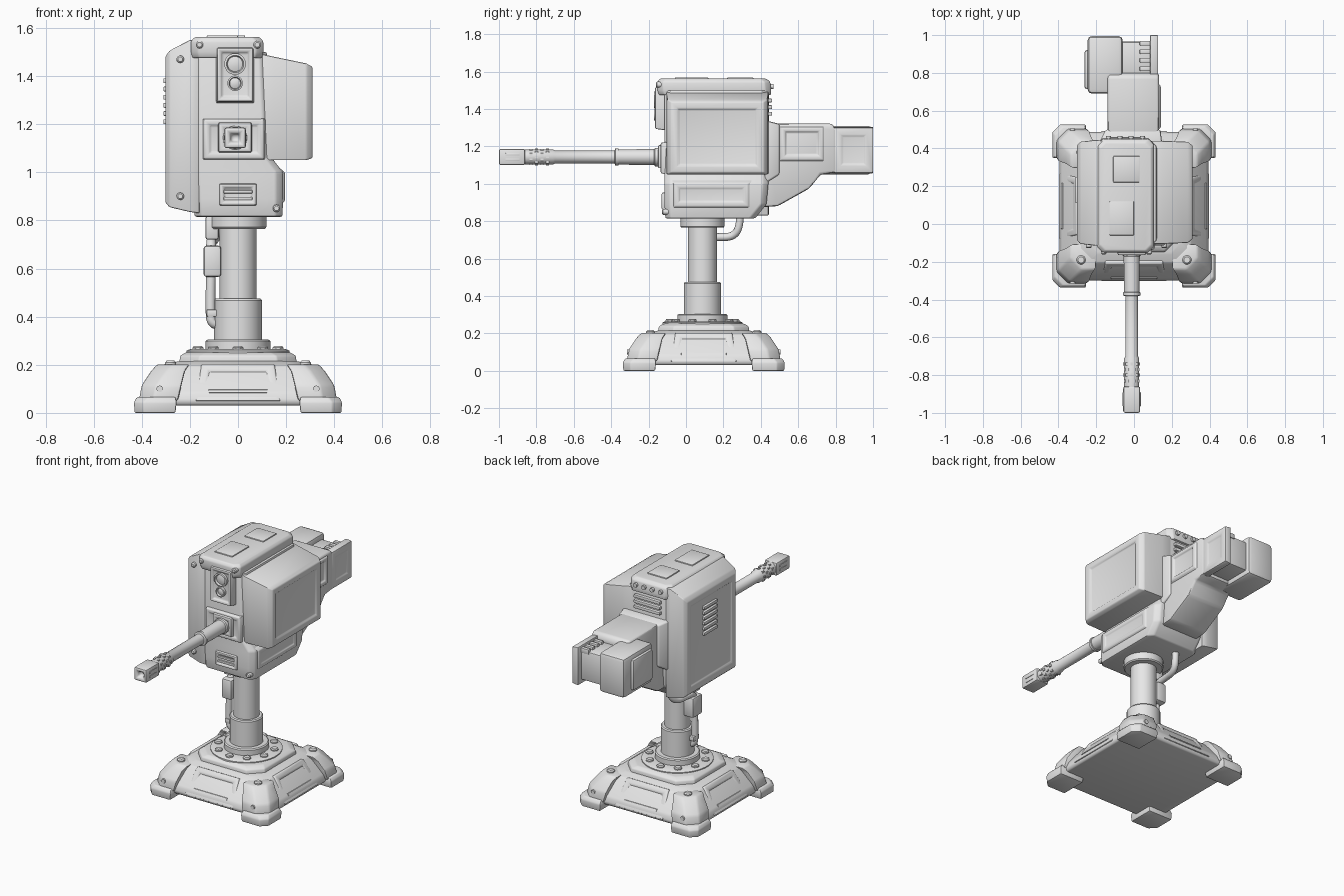
import bpy, bmesh, math
from mathutils import Vector, Matrix

metal = bpy.data.materials.new("light grey metal")
metal.diffuse_color = (0.8, 0.8, 0.8, 1)


def finish(name, bm, bevel=0.0, segments=2):
    bmesh.ops.recalc_face_normals(bm, faces=bm.faces)
    if bevel:
        edges = [e for e in bm.edges if e.is_manifold and e.calc_face_angle(0) > 0.35]
        bmesh.ops.bevel(bm, geom=edges, offset=bevel, segments=segments, profile=0.5,
                        affect='EDGES', clamp_overlap=True)
    me = bpy.data.meshes.new(name)
    bm.to_mesh(me)
    bm.free()
    me.materials.append(metal)
    ob = bpy.data.objects.new(name, me)
    bpy.context.collection.objects.link(ob)
    bpy.ops.object.select_all(action='DESELECT')
    ob.select_set(True)
    bpy.context.view_layer.objects.active = ob
    bpy.ops.object.shade_smooth_by_angle(angle=math.radians(40))
    return ob


def loft(name, rings, bevel=0.0, inset=0.0, depth=0.0):
    """Skin matching rings of points; optionally sink a panel in the last cap."""
    bm = bmesh.new()
    rows = [[bm.verts.new(p) for p in r] for r in rings]
    n = len(rows[0])
    for a, b in zip(rows, rows[1:]):
        for i in range(n):
            bm.faces.new((a[i], a[(i + 1) % n], b[(i + 1) % n], b[i]))
    bm.faces.new(rows[0][::-1])
    cap = bm.faces.new(rows[-1])
    bmesh.ops.recalc_face_normals(bm, faces=bm.faces)
    if inset:
        bmesh.ops.inset_region(bm, faces=[cap], thickness=inset, use_even_offset=True)
        bmesh.ops.inset_region(bm, faces=[cap], thickness=0.008, depth=-depth, use_even_offset=True)
    return finish(name, bm, bevel)


def box(name, x0, x1, y0, y1, z0, z1, bevel=0.01):
    r = [(x0, y0), (x1, y0), (x1, y1), (x0, y1)]
    return loft(name, [[(x, y, z) for x, y in r] for z in (z0, z1)], bevel)


def turned(name, profile, origin, axis='Z', sides=32, square=False):
    """Solid of revolution from (radius, distance along the axis) pairs."""
    rot = {'Z': Matrix(), 'Y': Matrix.Rotation(math.pi / 2, 4, 'X'),
           'X': Matrix.Rotation(math.pi / 2, 4, 'Y')}[axis]   # Y runs towards the front
    rings = []
    for r, d in profile:
        rings.append([Vector(origin) + rot @ Vector((r * math.cos(a), r * math.sin(a), d))
                      for a in [math.tau * (i + 0.5) / sides for i in range(sides)]])
    return loft(name, rings)


def x_rings(data):
    """Rectangular rings across x: (x, y0, y1, z0, z1)."""
    return [[(x, a, c, ) for a, c in ((y0, z0), (y1, z0), (y1, z1), (y0, z1))]
            for x, y0, y1, z0, z1 in data]


def frame(name, x0, x1, z0, z1, yb, yf, rim, depth, bevel=0.008):
    """Raised front plate with a sunken middle."""
    p = [(x0, z0), (x1, z0), (x1, z1), (x0, z1)]
    cx, cz = (x0 + x1) / 2, (z0 + z1) / 2
    front = [(cx + (x - cx) * 0.93, yf, cz + (z - cz) * 0.93) for x, z in p]
    return loft(name, [[(x, yb, z) for x, z in p], front], bevel, rim, depth)


CY = 0.095  # centre of the base in y

# ---- base ----
def square(h, z, c):
    pts = [(h, -h + c), (h, h - c), (h - c, h), (-h + c, h),
           (-h, h - c), (-h, -h + c), (-h + c, -h), (h - c, -h)]
    return [(x, y + CY, z) for x, y in pts]

loft("base_body", [square(0.385, 0.03, 0.06), square(0.395, 0.05, 0.06), square(0.385, 0.085, 0.06),
                   square(0.30, 0.195, 0.06), square(0.25, 0.215, 0.06)], 0.008)
loft("base_top_plate", [square(0.245, 0.20, 0.08), square(0.24, 0.238, 0.08),
                        square(0.215, 0.252, 0.08)], 0.006)

for sx in (-1, 1):
    for sy in (-1, 1):
        def ring(i, o, c, z):
            q = [(i, i), (o, i), (o, o - c), (o - c, o), (i, o)]
            return [(sx * x, CY + sy * y, z) for x, y in q]
        loft("foot_pad", [ring(0.26, 0.43, 0.04, 0), ring(0.255, 0.432, 0.04, 0.045),
                          ring(0.26, 0.42, 0.045, 0.066)], 0.006)
        loft("foot_pod", [ring(0.25, 0.412, 0.06, 0.05), ring(0.235, 0.40, 0.06, 0.115),
                          ring(0.22, 0.36, 0.06, 0.175), ring(0.20, 0.335, 0.06, 0.202)], 0.01)
        turned("foot_bolt", [(0.024, 0), (0.024, 0.012), (0.017, 0.02)],
               (sx * 0.28, CY + sy * 0.285, 0.197), sides=12)
        turned("foot_stud", [(0.014, -0.015), (0.014, 0.015)],
               (sx * 0.325, CY + sy * 0.395, 0.1), 'Y', 10)

# sloped panels with a long slot on the four sides
for k in range(4):
    rot = Matrix.Translation((0, CY, 0)) @ Matrix.Rotation(k * math.pi / 2, 4, 'Z')
    def side(pts):
        return [rot @ Vector(p) for p in pts]
    loft("side_panel", [side([(-.18, -.37, .045), (.18, -.37, .045), (.155, -.28, .195), (-.155, -.28, .195)]),
                        side([(-.175, -.4, .05), (.175, -.4, .05), (.15, -.305, .205), (-.15, -.305, .205)])],
         0.006, 0.03, 0.008)
    loft("side_slot_bar", [side([(-.13, -.36, .08), (.13, -.36, .08), (.13, -.36, .098), (-.13, -.36, .098)]),
                           side([(-.12, -.387, .084), (.12, -.387, .084), (.12, -.38, .096), (-.12, -.38, .096)])])

# ---- column ----
turned("column", [(0.215, 0.245), (0.215, 0.258), (0.2, 0.265), (0.135, 0.265), (0.135, 0.298), (0.128, 0.304),
                  (0.1, 0.304), (0.1, 0.468), (0.094, 0.475), (0.077, 0.475), (0.077, 0.765),
                  (0.112, 0.765), (0.118, 0.772), (0.118, 0.83)], (0, 0.088, 0), sides=40)
for i in range(10):
    a = math.tau * (i + 0.5) / 10
    turned("ring_bolt", [(0.024, 0.25), (0.024, 0.272), (0.018, 0.278)],
           (0.175 * math.cos(a), 0.088 + 0.175 * math.sin(a), 0), sides=8)

# ---- cable ----
cu = bpy.data.curves.new("cable", 'CURVE')
cu.dimensions = '3D'
cu.bevel_depth = 0.021
cu.bevel_resolution = 3
sp = cu.splines.new('NURBS')
path = [(-.08, .29, .86), (-.08, .29, .77), (-.1, .25, .715), (-.11, .16, .715), (-.112, .08, .71),
        (-.112, .07, .6), (-.115, .07, .45), (-.112, .07, .36), (-.07, .08, .37)]
sp.points.add(len(path) - 1)
for pt, co in zip(sp.points, path):
    pt.co = (*co, 1)
sp.use_endpoint_u = True
sp.order_u = 3
cable = bpy.data.objects.new("cable", cu)
cu.materials.append(metal)
bpy.context.collection.objects.link(cable)
box("cable_box", -0.143, -0.07, 0.03, 0.13, 0.565, 0.695, 0.012)
box("cable_upper_clamp", -0.135, -0.08, 0.04, 0.11, 0.72, 0.82, 0.01)
box("cable_lower_clamp", -0.13, -0.07, 0.045, 0.105, 0.4, 0.43, 0.005)

# ---- head ----
def plan(x0, x1, y0, y1, c, z):
    return [(x, y, z) for x, y in ((x0 + c, y0), (x1 - c, y0), (x1, y0 + c),
                                   (x1, y1 - c), (x1 - c, y1), (x0 + c, y1), (x0, y1 - c), (x0, y0 + c))]

loft("head_core", [plan(-.18, .185, -.11, .37, .03, .815), plan(-.185, .187, -.115, .43, .03, .89),
                   plan(-.19, .187, -.115, .44, .03, 1.0), plan(-.19, .14, -.115, .44, .03, 1.06),
                   plan(-.19, .12, -.115, .44, .03, 1.5)], 0.008)
loft("head_roof", [plan(-.19, .10, -.145, .455, .03, 1.475), plan(-.195, .105, -.152, .455, .03, 1.5),
                   plan(-.195, .105, -.152, .45, .03, 1.545), plan(-.18, .09, -.14, .43, .03, 1.562)], 0.006)
loft("left_armour", x_rings([(-.16, -.11, .44, .83, 1.55), (-.2, -.115, .445, .835, 1.55),
                             (-.285, -.105, .435, .855, 1.505), (-.302, -.085, .415, .875, 1.48)]), 0.008, 0.035, 0.008)
loft("right_armour", x_rings([(.08, -.105, .44, 1.05, 1.495), (.15, -.105, .44, 1.05, 1.48),
                              (.285, -.1, .435, 1.05, 1.452), (.31, -.08, .415, 1.06, 1.438)]), 0.008, 0.035, 0.01)
loft("lower_right_panel", x_rings([(.17, -.08, .36, .86, 1.02), (.195, -.06, .33, .88, 1.0)]), 0.006, 0.02, 0.006)
box("roof_front_hatch", -0.13, 0.0, -0.06, 0.12, 1.55, 1.569, 0.005)
box("roof_rear_hatch", -0.11, 0.03, 0.22, 0.36, 1.55, 1.569, 0.005)
for i in range(4):
    turned("roof_bolt", [(0.014, 0), (0.014, -0.022)], (-0.135 + 0.06 * i, 0.445, 1.52), 'Y', 10)
for i in range(6):
    box("left_louvre", -0.31, -0.285, 0.11, 0.25, 1.2 + i * 0.034, 1.22 + i * 0.034, 0.004)
for i in range(3):
    box("rear_louvre", -0.13, 0.06, 0.43, 0.46, 1.365 + i * 0.035, 1.385 + i * 0.035, 0.004)
for x, z in ((-.24, 1.47), (-.24, .9), (-.16, 1.53), (.16, .85), (.08, 1.53)):
    turned("front_bolt", [(0.016, 0), (0.016, 0.05), (0.01, 0.056)], (x, -0.072 if z < 1.5 else -0.105, z), 'Y', 10)

# sensor block with two lenses
frame("sensor_housing", -.092, .068, 1.285, 1.525, -.1, -.165, .014, .012)
for z, r in ((1.45, .045), (1.37, .032)):
    turned("sensor_lens", [(r, 0), (r, 0.025), (r * .8, 0.027), (r * .7, 0.015), (r * .3, 0.02)],
           (-0.012, -0.145, z), 'Y', 24)
# gun mount and lower grille
frame("gun_mount_plate", -.15, .115, 1.05, 1.225, -.1, -.135, .02, .008)
frame("gun_mount_socket", -.085, .06, 1.08, 1.21, -.11, -.15, .02, .01)
frame("lower_grille", -.08, .08, .86, .955, -.1, -.13, .012, .012)
for i in range(2):
    box("grille_bar", -0.06, 0.06, -0.127, -0.11, 0.884 + i * 0.028, 0.898 + i * 0.028, 0.003)

# ---- barrel ----
turned("barrel", [(.05, .1), (.05, .165), (.043, .17), (.041, .36), (.046, .362), (.046, .378), (.034, .382),
                  (.034, .7), (.04, .71), (.04, .87)], (-.012, 0, 1.143), 'Y', 24)
for d in range(4):
    for k in range(8):
        a = math.tau * (k + 0.5 * (d % 2)) / 8
        p = Vector((-.012 + .039 * math.cos(a), -.74 - .03 * d, 1.143 + .039 * math.sin(a)))
        box("barrel_stud", p.x - .006, p.x + .006, p.y - .008, p.y + .008, p.z - .006, p.z + .006, 0)
m = [(-.057, 1.1), (.033, 1.1), (.033, 1.186), (-.057, 1.186)]
loft("muzzle", [[(x, y, z) for x, z in m] for y in (-.86, -1.0)], .01, .022, .03)
for s in (-1, 1):
    for i in range(2):
        box("muzzle_rib", -.012 + s * .045 - .003, -.012 + s * .045 + .003,
            -.965, -.89, 1.122 + i * .028, 1.136 + i * .028, .002)

# ---- rear arm ----
arm = [(.40, .875), (.49, .88), (.66, .975), (.72, 1.05), (.8, 1.06), (.8, 1.295), (.78, 1.322), (.40, 1.322)]
loft("rear_arm", [[(x, y, z) for y, z in arm] for x in (-.14, .132)], .014)
loft("arm_root", [[(x, .42, z) for x, z in ((-.19, 1.0), (.15, 1.0), (.15, 1.34), (-.19, 1.34))],
                  [(x, .5, z) for x, z in ((-.15, 1.05), (.14, 1.05), (.14, 1.32), (-.15, 1.32))]], .01)
loft("arm_side_panel", x_rings([(.12, .49, .75, 1.11, 1.31), (.142, .51, .73, 1.13, 1.3)]), .005, .018, .01)
box("tail_left_box", -0.245, -0.06, 0.69, 0.995, 1.05, 1.31, 0.022)
box("tail_left_cap", -0.262, -0.23, 0.715, 0.92, 1.08, 1.28, 0.012)
box("tail_core", -0.08, 0.1, 0.78, 0.965, 1.08, 1.275, 0.01)
loft("tail_right_plate", x_rings([(.085, .79, 1.0, 1.055, 1.305), (.128, .79, 1.0, 1.06, 1.3)]), .008, .04, .006)
for i in range(4):
    box("tail_rib", 0.03, 0.09, 0.81 + i * 0.045, 0.835 + i * 0.045, 1.26, 1.292, 0.004)
